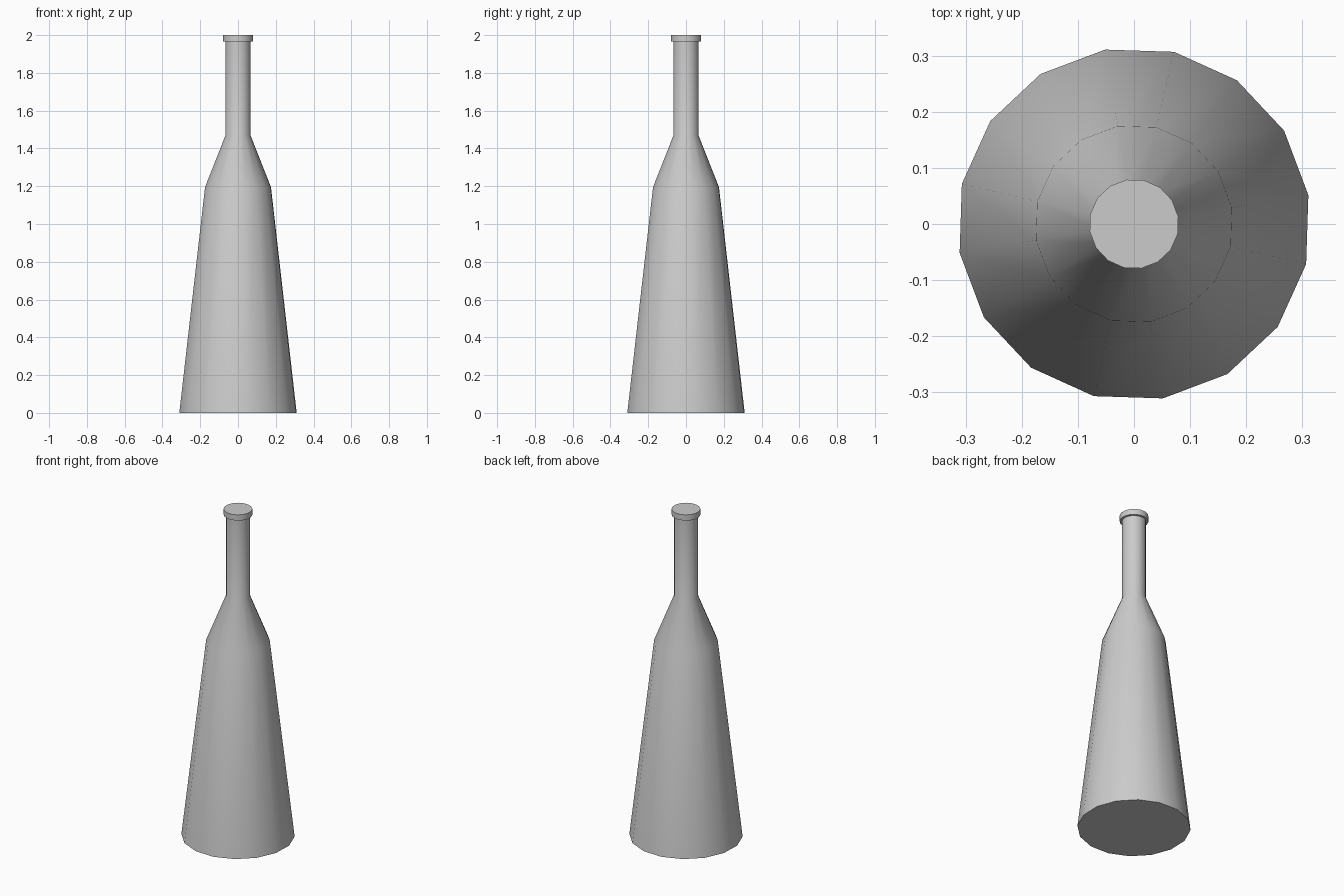
import bpy
import bmesh
import math
from mathutils import Matrix

SIDES = 16
TURN = math.radians(9.4)

cube = bpy.data.objects.get("Cube")
if cube:
    bpy.data.objects.remove(cube, do_unlink=True)

grey = bpy.data.materials.new("light_grey")
grey.use_nodes = True
colour = (0.6, 0.6, 0.6, 1)
grey.diffuse_color = colour
grey.node_tree.nodes["Principled BSDF"].inputs["Base Color"].default_value = colour


def lathe(name, profile):
    """Closed turned solid from (radius, height) pairs, bottom to top."""
    bm = bmesh.new()
    rings = []
    for radius, z in profile:
        place = Matrix.Translation((0, 0, z)) @ Matrix.Rotation(TURN, 4, "Z")
        ring = bmesh.ops.create_circle(bm, segments=SIDES, radius=radius, matrix=place)
        rings.append(ring["verts"])
    for low, high in zip(rings, rings[1:]):
        for i in range(SIDES):
            j = (i + 1) % SIDES
            bm.faces.new((low[i], low[j], high[j], high[i]))
    bm.faces.new(rings[0])
    bm.faces.new(rings[-1])
    bmesh.ops.recalc_face_normals(bm, faces=bm.faces)

    mesh = bpy.data.meshes.new(name)
    bm.to_mesh(mesh)
    bm.free()
    mesh.materials.append(grey)
    obj = bpy.data.objects.new(name, mesh)
    bpy.context.collection.objects.link(obj)
    bpy.ops.object.select_all(action="DESELECT")
    obj.select_set(True)
    bpy.context.view_layer.objects.active = obj
    bpy.ops.object.shade_smooth_by_angle(angle=math.radians(30))
    return obj


# Tapered body, shoulder, straight neck and overhanging lip in one skin
lathe("bottle", [
    (0.315, 0.0),     # base
    (0.177, 1.195),   # shoulder
    (0.067, 1.47),    # neck foot
    (0.067, 1.965),   # under the lip
    (0.08, 1.965),    # lip lower edge
    (0.08, 2.0),      # lip top
])
